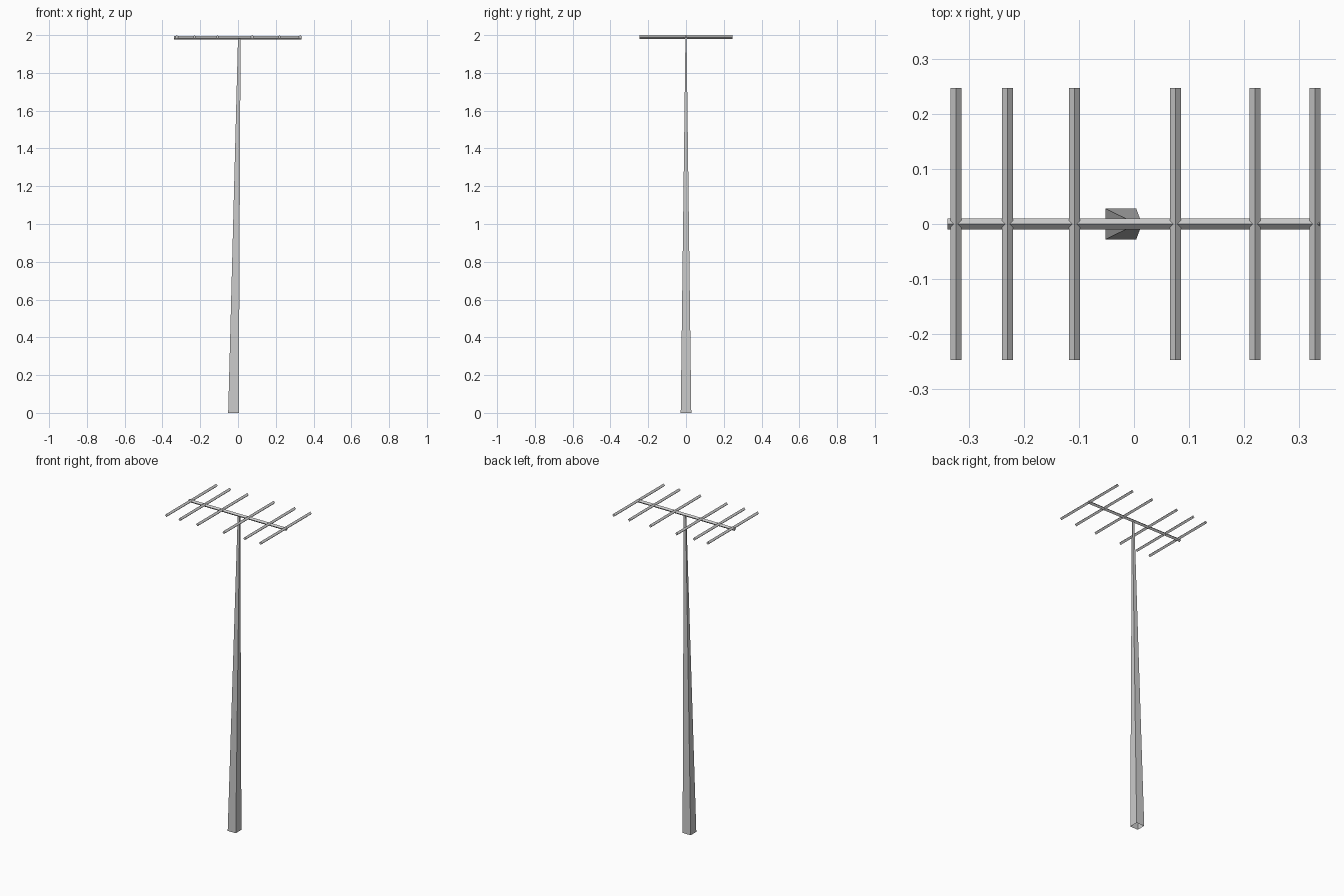
import bpy, bmesh
from mathutils import Vector

if "Cube" in bpy.data.objects:
    bpy.data.objects.remove(bpy.data.objects["Cube"])


def loft(name, start, end, cap_start=True):
    """Join two matching cross-sections into a closed or open-bottomed bar."""
    bm = bmesh.new()
    a = [bm.verts.new(p) for p in start]
    b = [bm.verts.new(p) for p in end]
    n = len(a)
    for i in range(n):
        j = (i + 1) % n
        bm.faces.new((a[i], a[j], b[j], b[i]))
    bm.faces.new(b)
    if cap_start:
        bm.faces.new(a[::-1])
    bmesh.ops.recalc_face_normals(bm, faces=bm.faces)
    mesh = bpy.data.meshes.new(name)
    bm.to_mesh(mesh)
    bm.free()
    obj = bpy.data.objects.new(name, mesh)
    bpy.context.collection.objects.link(obj)
    return obj


def diamond_bar(name, start, end, side, r=0.01):
    """Four-sided bar with its ridges on top, bottom and both sides."""
    s, up = Vector(side) * r, Vector((0, 0, r))
    ring = (s, up, -s, -up)
    return loft(name, [Vector(start) + o for o in ring],
                [Vector(end) + o for o in ring])


def rectangle(x0, x1, half_y, z):
    return [(x0, -half_y, z), (x1, -half_y, z), (x1, half_y, z), (x0, half_y, z)]


# Tapered mast, leaning slightly, open underneath
loft("mast", rectangle(-0.052, 0.004, 0.028, 0),
     rectangle(0.0, 0.0135, 0.003, 1.985), cap_start=False)

# Boom carrying the cross rods
diamond_bar("boom", (-0.339, 0, 1.986), (0.337, 0, 1.986), (0, 1, 0))

# Cross rods
for i, x in enumerate((-0.324, -0.23, -0.108, 0.075, 0.22, 0.329)):
    diamond_bar(f"cross_rod_{i + 1}", (x, -0.247, 1.99), (x, 0.247, 1.99), (1, 0, 0))
